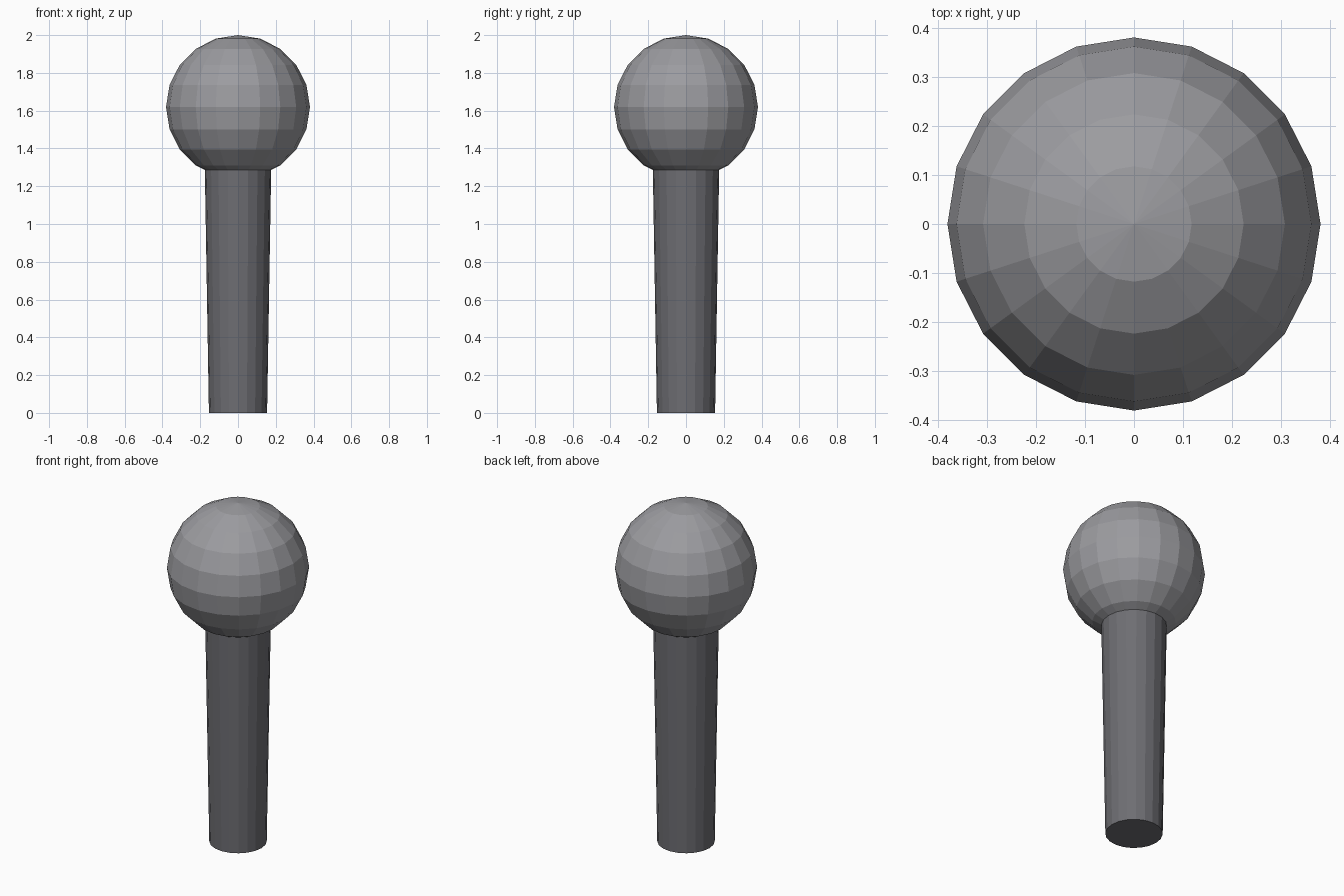
import bpy

if "Cube" in bpy.data.objects:
    bpy.data.objects.remove(bpy.data.objects["Cube"])


def finish(name, colour):
    obj = bpy.context.object
    obj.name = name
    mat = bpy.data.materials.new(name + "_colour")
    mat.diffuse_color = (*colour, 1)
    mat.use_nodes = True
    mat.node_tree.nodes["Principled BSDF"].inputs["Base Color"].default_value = mat.diffuse_color
    obj.data.materials.append(mat)


# Faceted ball head, mid grey
bpy.ops.mesh.primitive_uv_sphere_add(segments=20, ring_count=10, radius=0.381, location=(0, 0, 1.619))
finish("ball_head", (0.33, 0.33, 0.35))

# Dark handle, slightly narrower at the foot, top tucked just inside the ball
height = 1.31
bpy.ops.mesh.primitive_cone_add(vertices=20, radius1=0.154, radius2=0.176, depth=height,
                                location=(0, 0, height / 2))
finish("tapered_handle", (0.155, 0.155, 0.17))
